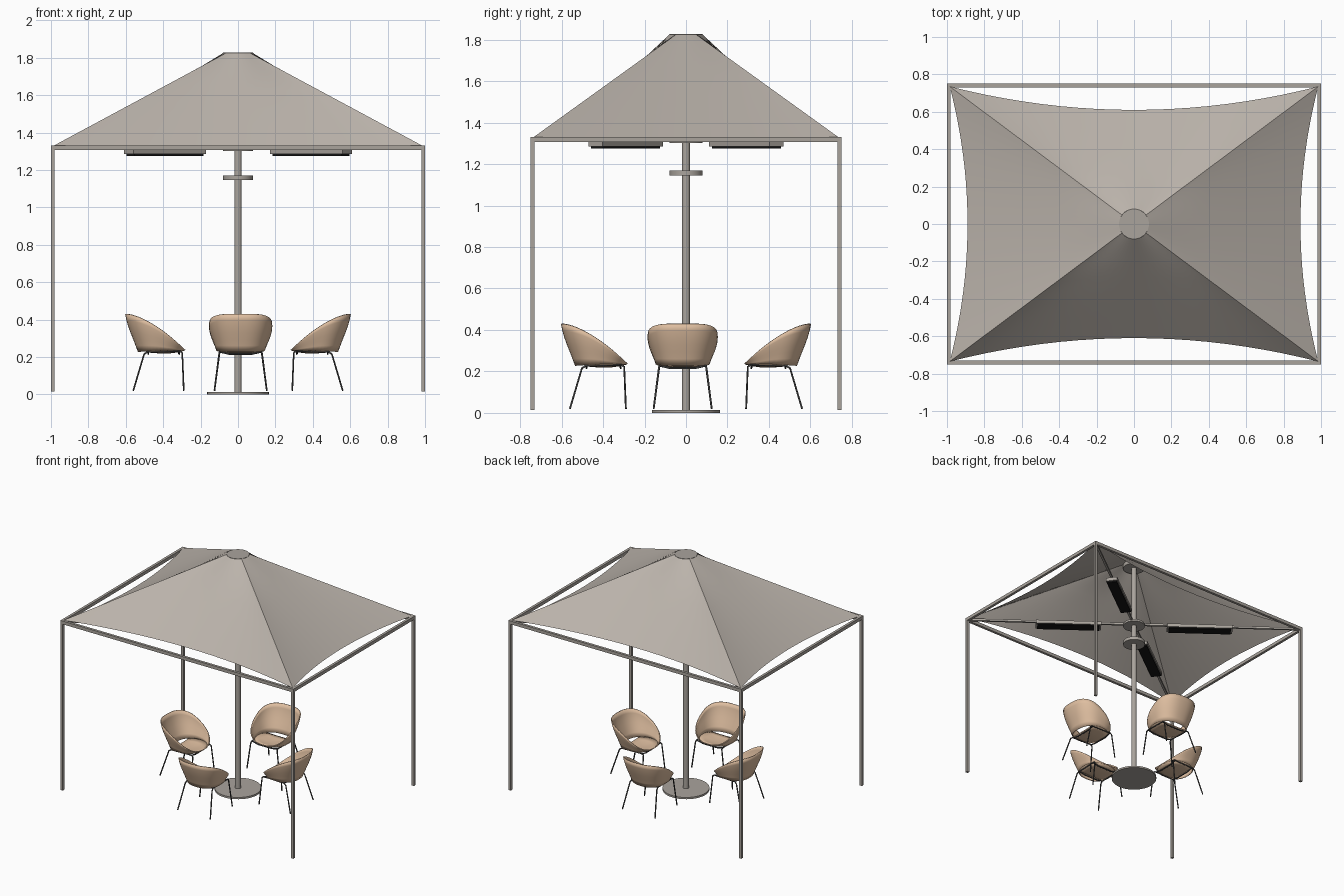
import bpy, bmesh, math
from mathutils import Vector, Matrix

if "Cube" in bpy.data.objects:
    bpy.data.objects.remove(bpy.data.objects["Cube"])


def material(name, rgb):
    m = bpy.data.materials.new(name)
    m.diffuse_color = (*rgb, 1)
    m.use_nodes = True
    m.node_tree.nodes["Principled BSDF"].inputs["Base Color"].default_value = m.diffuse_color
    return m


FABRIC = material("canopy fabric", (0.50, 0.455, 0.41))
METAL = material("grey metal", (0.40, 0.37, 0.335))
TAN = material("tan shell", (0.74, 0.52, 0.355))
DARK = material("dark tube", (0.06, 0.06, 0.06))
BLACK = material("heater black", (0.008, 0.008, 0.008))


def finish(name, bm, mat, smooth=True, recalc=True):
    if recalc:
        bmesh.ops.recalc_face_normals(bm, faces=bm.faces)
    me = bpy.data.meshes.new(name)
    bm.to_mesh(me)
    bm.free()
    me.materials.append(mat)
    ob = bpy.data.objects.new(name, me)
    bpy.context.scene.collection.objects.link(ob)
    if smooth:
        bpy.ops.object.select_all(action='DESELECT')
        ob.select_set(True)
        bpy.context.view_layer.objects.active = ob
        bpy.ops.object.shade_smooth_by_angle(angle=math.radians(35))
    return ob


def box(name, center, size, mat, turn=0):
    bm = bmesh.new()
    bmesh.ops.create_cube(bm, size=1, matrix=Matrix.Translation(center)
                          @ Matrix.Rotation(turn, 4, 'Z') @ Matrix.Diagonal((*size, 1)))
    return finish(name, bm, mat, smooth=False)


def disc(name, r, z0, z1, mat, sides=40):
    bm = bmesh.new()
    bmesh.ops.create_cone(bm, cap_ends=True, segments=sides, radius1=r, radius2=r,
                          depth=z1 - z0, matrix=Matrix.Translation((0, 0, (z0 + z1) / 2)))
    return finish(name, bm, mat)


# frame: corner posts and top rails
for sx in (-1, 1):
    for sy in (-1, 1):
        box("corner_post", (sx * 0.99, sy * 0.74, 0.6625), (0.02, 0.02, 1.295), METAL)
for s in (-1, 1):
    box("long_rail", (0, s * 0.74, 1.318), (2, 0.02, 0.025), METAL)
    box("short_rail", (s * 0.99, 0, 1.318), (0.02, 1.46, 0.025), METAL)

# central mast with base, collars and cap
disc("mast", 0.02, 0.01, 1.81, METAL, 24)
disc("mast_base", 0.165, 0, 0.014, METAL, 48)
disc("mast_collar", 0.08, 1.145, 1.17, METAL)
disc("spoke_hub", 0.08, 1.302, 1.318, METAL)
disc("canopy_cap", 0.08, 1.795, 1.827, METAL)

# diagonal spokes with hanging heaters
for sx in (-1, 1):
    for sy in (-1, 1):
        a = math.atan2(sy * 0.74, sx * 0.99)
        d = Vector((math.cos(a), math.sin(a), 0))
        box("diagonal_spoke", d * 0.62 + Vector((0, 0, 1.318)), (1.22, 0.016, 0.016), METAL, a)
        box("heater_housing", d * 0.487 + Vector((0, 0, 1.297)), (0.485, 0.086, 0.026), METAL, a)
        box("heater_panel", d * 0.487 + Vector((0, 0, 1.280)), (0.46, 0.072, 0.009), BLACK, a)

# canopy: straight rulings from the cap ring to the scalloped edge
N, ROWS = 20, 5
W, H = 0.985, 0.735
edge = []
for side in range(4):
    for i in range(N):
        u = -1 + 2 * i / N
        dip = 1 - u * u
        edge.append([(u * W, -H + 0.125 * dip), (W - 0.095 * dip, u * H),
                     (-u * W, H - 0.125 * dip), (-W + 0.095 * dip, -u * H)][side])
bm = bmesh.new()
rings = []
for r in range(ROWS + 1):
    t = r / ROWS
    ring = []
    for x, y in edge:
        a = math.atan2(y, x)
        p = Vector((0.08 * math.cos(a), 0.08 * math.sin(a), 1.825))
        ring.append(bm.verts.new(p.lerp(Vector((x, y, 1.33)), t)))
    rings.append(ring)
for r in range(ROWS):
    for i in range(4 * N):
        j = (i + 1) % (4 * N)
        bm.faces.new((rings[r + 1][i], rings[r + 1][j], rings[r][j], rings[r][i]))
finish("canopy", bm, FABRIC, recalc=False)


# chair pieces, local: back towards +x, seat centre at origin
def power(v, e):
    return math.copysign(abs(v) ** e, v)


def rim(a):
    x = 0.002 + 0.158 * power(math.cos(a), 0.8)
    u = min(1, max(0, (x + 0.156) / 0.316))
    return Vector((x, 0.166 * power(math.sin(a), 0.8), 0.24 + 0.19 * (1 - (1 - u) ** 1.6)))


def foot_ring(a):
    return Vector((-0.03 + 0.122 * power(math.cos(a), 0.85),
                   0.127 * power(math.sin(a), 0.85), 0.236 - 0.008 * max(0, math.cos(a))))


def thicken(ob):
    m = ob.modifiers.new("thickness", 'SOLIDIFY')
    m.thickness = 0.007
    m.offset = 0


def chair_shell():
    bm = bmesh.new()
    n, rows = 48, 6
    grid = []
    for r in range(rows + 1):
        t = r / rows
        ring = []
        for i in range(n):
            a = 2 * math.pi * i / n
            p = foot_ring(a).lerp(rim(a), t)
            bulge = 0.05 * math.sin(math.pi * t) * (p.z - 0.23)
            p += Vector((math.cos(a), math.sin(a), 0)) * bulge
            ring.append(bm.verts.new(p))
        grid.append(ring)
    for r in range(rows):
        for i in range(n):
            j = (i + 1) % n
            bm.faces.new((grid[r][i], grid[r][j], grid[r + 1][j], grid[r + 1][i]))
    ob = finish("chair_shell", bm, TAN, recalc=False)
    thicken(ob)
    return ob


def chair_seat():
    # shallow dish, cut short at the rear to leave the gap under the backrest
    bm = bmesh.new()
    n, rows = 48, 3
    mid = Vector((-0.05, 0, 0.222))
    c = bm.verts.new(mid)
    prev = None
    for r in range(1, rows + 1):
        t = r / rows
        ring = []
        for i in range(n):
            p = foot_ring(2 * math.pi * i / n)
            p.x = min(p.x, 0.045)
            q = mid.lerp(p, t)
            q.z = 0.222 + (p.z - 0.222) * t * t
            ring.append(bm.verts.new(q))
        for i in range(n):
            j = (i + 1) % n
            if prev:
                bm.faces.new((prev[i], ring[i], ring[j], prev[j]))
            else:
                bm.faces.new((c, ring[i], ring[j]))
        prev = ring
    ob = finish("chair_seat", bm, TAN, recalc=False)
    thicken(ob)
    return ob


def chair_legs():
    cu = bpy.data.curves.new("chair_legs", 'CURVE')
    cu.dimensions = '3D'
    cu.bevel_depth = 0.0048
    cu.bevel_resolution = 2
    cu.use_fill_caps = True
    paths = []
    for s in (-1, 1):
        paths.append([(0.12, s * 0.14, 0.02), (0.062, s * 0.115, 0.215), (0.045, s * 0.112, 0.227),
                      (-0.13, s * 0.112, 0.231), (-0.142, s * 0.113, 0.222), (-0.15, s * 0.14, 0.02)])
    for x in (0.04, -0.125):
        paths.append([(x, -0.112, 0.228), (x, -0.06, 0.216), (x, 0.06, 0.216), (x, 0.112, 0.228)])
    for pts in paths:
        sp = cu.splines.new('POLY')
        sp.points.add(len(pts) - 1)
        for p, co in zip(sp.points, pts):
            p.co = (*co, 1)
    cu.materials.append(DARK)
    ob = bpy.data.objects.new("chair_legs", cu)
    bpy.context.scene.collection.objects.link(ob)
    return ob


# four chairs facing the mast
parts = [chair_shell(), chair_seat(), chair_legs()]
places = [(0.44, -0.016, 0), (0.014, 0.44, 90), (-0.44, -0.016, 180), (0.014, -0.44, 270)]
for k, (x, y, deg) in enumerate(places):
    for part in parts:
        ob = part
        if k:
            ob = part.copy()
            bpy.context.scene.collection.objects.link(ob)
        ob.location = (x, y, 0)
        ob.rotation_euler = (0, 0, math.radians(deg))
